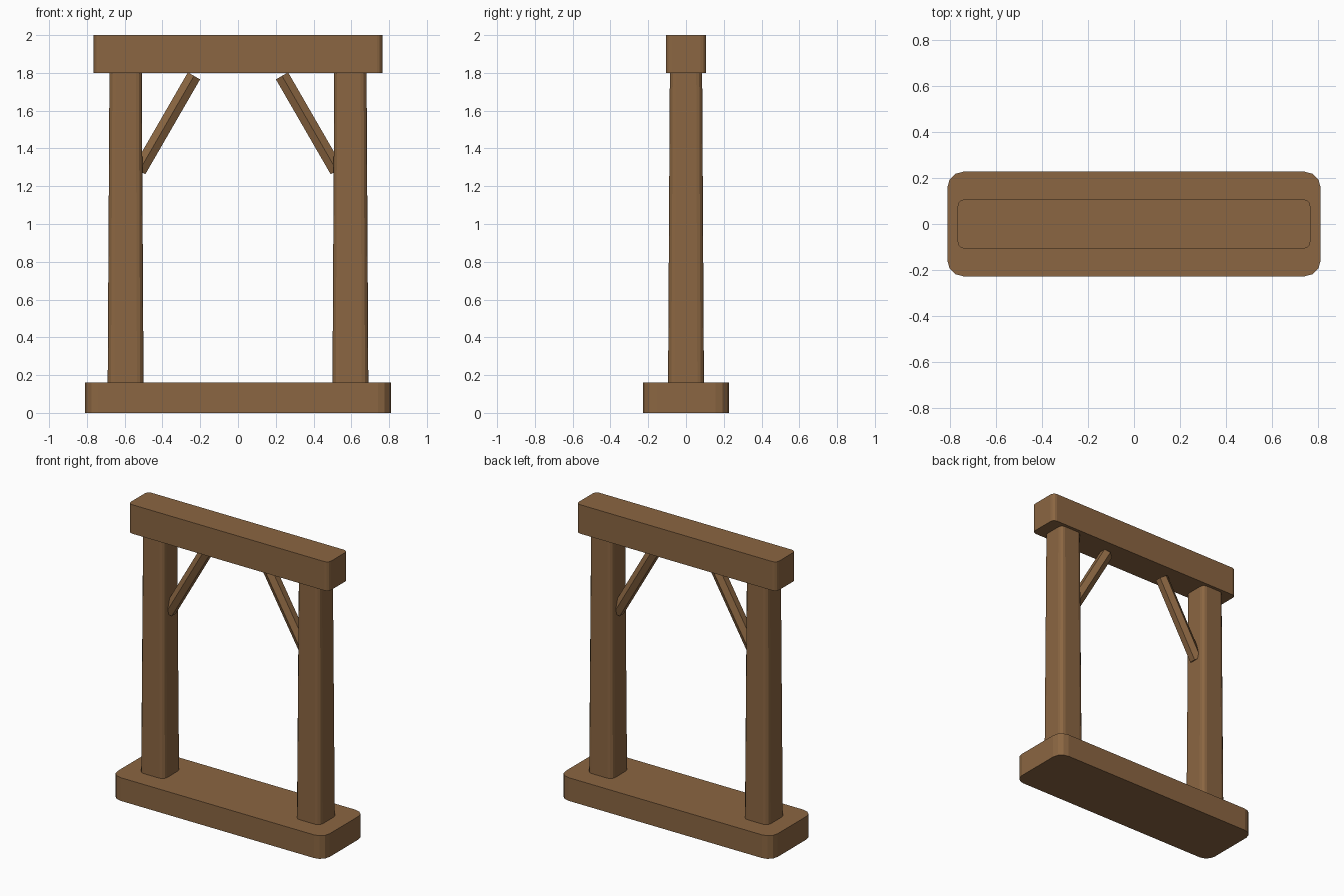
import bpy, bmesh, math

if "Cube" in bpy.data.objects:
    bpy.data.objects.remove(bpy.data.objects["Cube"])

wood = bpy.data.materials.new("brown wood")
wood.diffuse_color = (0.258, 0.133, 0.054, 1)
wood.use_nodes = True
wood.node_tree.nodes["Principled BSDF"].inputs["Base Color"].default_value = wood.diffuse_color


def finish(name, bm):
    bmesh.ops.recalc_face_normals(bm, faces=bm.faces)
    me = bpy.data.meshes.new(name)
    bm.to_mesh(me)
    bm.free()
    me.materials.append(wood)
    ob = bpy.data.objects.new(name, me)
    bpy.context.collection.objects.link(ob)
    return ob


def timber(name, x, hx, hy, z0, z1, radius, taper=1.0, segments=3):
    """Upright block with rounded vertical corners, narrowing to the top."""
    outline = []
    for cx, cy, start in ((1, 1, 0), (-1, 1, 90), (-1, -1, 180), (1, -1, 270)):
        for i in range(segments + 1):
            a = math.radians(start + 90 * i / segments)
            outline.append((cx * (hx - radius) + radius * math.cos(a),
                            cy * (hy - radius) + radius * math.sin(a)))
    bm = bmesh.new()
    low = [bm.verts.new((x + px, py, z0)) for px, py in outline]
    high = [bm.verts.new((x + px * taper, py * taper, z1)) for px, py in outline]
    n = len(outline)
    bm.faces.new(low)
    bm.faces.new(high)
    for i in range(n):
        j = (i + 1) % n
        bm.faces.new((low[i], low[j], high[j], high[i]))
    return finish(name, bm)


# foot slab and top beam
timber("base", 0, 0.81, 0.227, 0, 0.16, 0.07)
timber("top_beam", 0, 0.765, 0.107, 1.8, 2.0, 0.03)

for side, s in (("left", -1), ("right", 1)):
    # tapered post
    timber(side + "_post", s * 0.595, 0.095, 0.095, 0.15, 1.81, 0.035, 0.9)
    # six-sided diagonal brace
    bm = bmesh.new()
    bmesh.ops.create_cone(bm, cap_ends=True, segments=6, radius1=0.043,
                          radius2=0.043, depth=0.58)
    brace = finish(side + "_brace", bm)
    brace.location = (s * 0.378, 0, 1.533)
    brace.rotation_euler = (0, -s * math.radians(30), 0)
